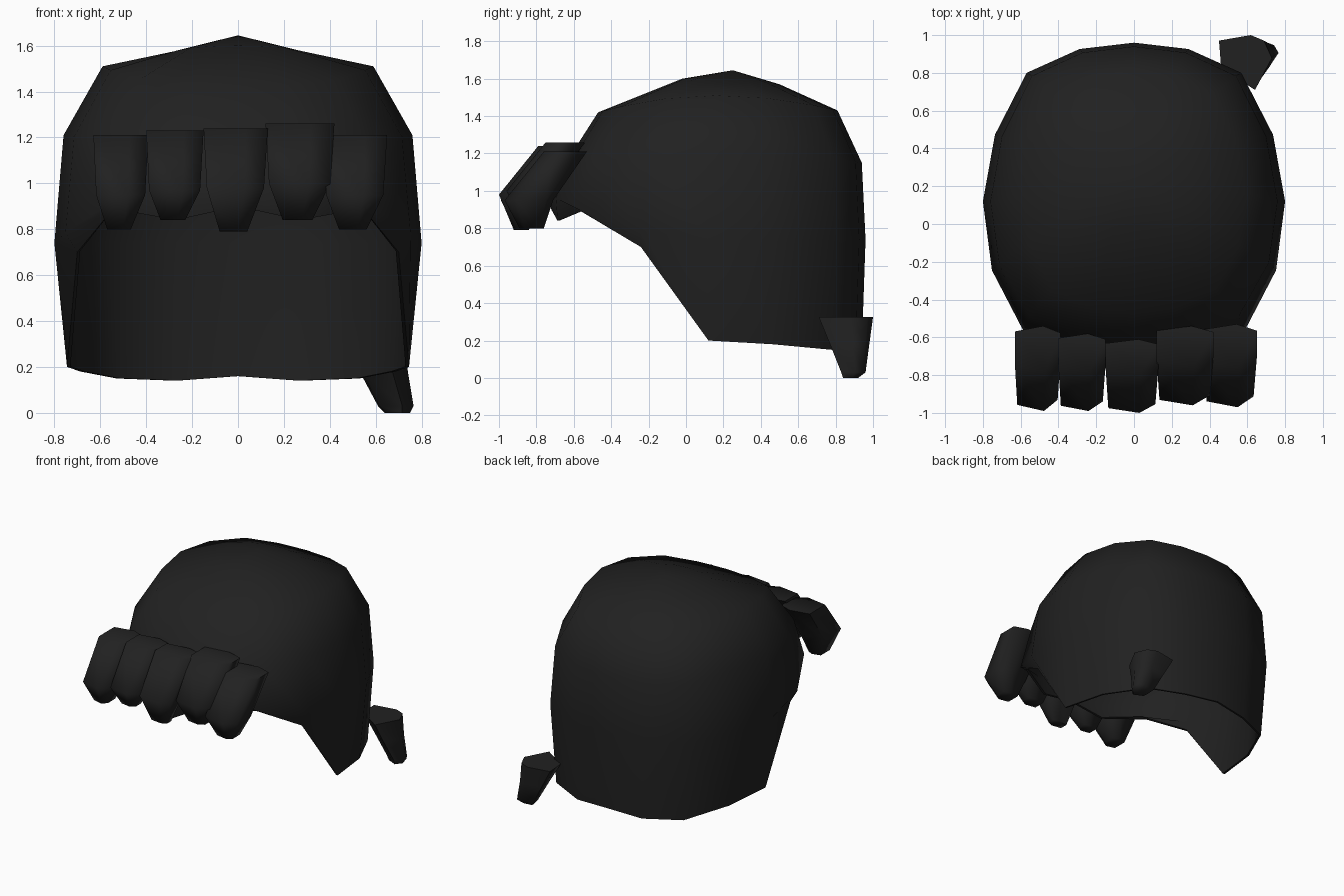
import bpy, bmesh
from math import radians

cube = bpy.data.objects.get("Cube")
if cube:
    bpy.data.objects.remove(cube, do_unlink=True)

# Single near-black hair colour
hair = bpy.data.materials.new("charcoal hair")
hair.use_nodes = True
hair.diffuse_color = (0.015, 0.015, 0.015, 1)
bsdf = hair.node_tree.nodes["Principled BSDF"]
bsdf.inputs["Base Color"].default_value = hair.diffuse_color
bsdf.inputs["Roughness"].default_value = 0.8


def finish(bm, name, angle, thickness=0):
    bmesh.ops.recalc_face_normals(bm, faces=bm.faces)
    mesh = bpy.data.meshes.new(name)
    bm.to_mesh(mesh)
    bm.free()
    obj = bpy.data.objects.new(name, mesh)
    bpy.context.collection.objects.link(obj)
    mesh.materials.append(hair)
    bpy.ops.object.select_all(action="DESELECT")
    obj.select_set(True)
    bpy.context.view_layer.objects.active = obj
    if thickness:
        mod = obj.modifiers.new("thickness", "SOLIDIFY")
        mod.thickness = thickness
        mod.offset = -1
        bpy.ops.object.modifier_apply(modifier=mod.name)
    bpy.ops.object.shade_smooth_by_angle(angle=radians(angle))


def loft(bm, rings):
    n = len(rings[0])
    for low, high in zip(rings, rings[1:]):
        for i in range(n):
            j = (i + 1) % n
            bm.faces.new((low[i], low[j], high[j], high[i]))


# Half outline of the head from front to back, as fractions of width and reach
HALF = [(0, -1), (0.36, -0.96), (0.73, -0.81), (0.94, -0.43), (1, 0),
        (0.92, 0.42), (0.71, 0.81), (0.36, 0.96), (0, 1)]
# Height of the hem at each of those points
HEM = [0.90, 0.84, 0.89, 0.70, 0.20, 0.18, 0.15, 0.14, 0.16]
# Rings: half width, front y, back y, centre y, side z, front z, back z
RINGS = [
    (0.28, -0.02, 0.50, 0.22, 1.575, 1.60, 1.57),
    (0.59, -0.47, 0.81, 0.16, 1.51, 1.42, 1.43),
    (0.76, -0.63, 0.94, 0.12, 1.21, 1.17, 1.15),
    (0.80, -0.73, 0.96, 0.12, 0.74, 0.98, 0.74),
]


def mirrored_ring(bm, half):
    left = [bm.verts.new(p) for p in half]
    right = [bm.verts.new((-x, y, z)) for x, y, z in half[-2:0:-1]]
    return left + right


def head_ring(bm, rx, front, back, mid, heights):
    half = []
    for (u, v), z in zip(HALF, heights):
        half.append((rx * u, mid + v * (back - mid if v > 0 else mid - front), z))
    return mirrored_ring(bm, half)


# Hair cap: open shell with a low back and a raised front hem
bm = bmesh.new()
rings = []
for rx, front, back, mid, side_z, front_z, back_z in RINGS:
    heights = [side_z + ((back_z if v > 0 else front_z) - side_z) * v * v for u, v in HALF]
    rings.append(head_ring(bm, rx, front, back, mid, heights))
rings.append(head_ring(bm, 0.745, -0.72, 0.94, 0.12, HEM))
loft(bm, rings)
crown = bm.verts.new((0, 0.25, 1.645))
for a, b in zip(rings[0], rings[0][1:] + rings[0][:1]):
    bm.faces.new((crown, a, b))
finish(bm, "hair_cap", 60, 0.015)

# Chunky tuft: a six-sided outline lofted through (x0, x1, front y, back y, z) sections
OUTLINE = [(0, 0.12), (0.66, 0), (1, 0.22), (1, 0.85), (0.62, 1), (0, 0.88)]


def tuft(name, sections, outline):
    bm = bmesh.new()
    loops = [[bm.verts.new((x0 + (x1 - x0) * u, y0 + (y1 - y0) * v, z)) for u, v in outline]
             for x0, x1, y0, y1, z in sections]
    loft(bm, loops)
    bm.faces.new(loops[0])
    bm.faces.new(loops[-1])
    finish(bm, name, 75)


# Fringe across the forehead: left x, right x, top z, tip z, front y, back y
FRINGE = [
    (-0.63, -0.39, 1.21, 0.80, -0.99, -0.54),
    (-0.40, -0.15, 1.23, 0.84, -0.99, -0.58),
    (-0.15, 0.13, 1.24, 0.79, -1.00, -0.61),
    (0.12, 0.42, 1.26, 0.84, -0.96, -0.54),
    (0.37, 0.65, 1.21, 0.80, -0.97, -0.53),
]
for n, (x0, x1, top, tip, front, back) in enumerate(FRINGE, 1):
    w = x1 - x0
    tuft(f"fringe_tuft_{n}", [
        (x0, x1, front + 0.21, back, top),
        (x0 + w * 0.05, x1 - w * 0.06, front, back - 0.18, top - 0.26),
        (x0 + w * 0.25, x1 - w * 0.32, front + 0.08, back - 0.23, tip),
    ], OUTLINE)

# Loose tuft at the lower left of the back, turned towards the outside
tuft("back_tuft", [
    (0.45, 0.73, 0.71, 1.00, 0.325),
    (0.53, 0.74, 0.77, 0.98, 0.18),
    (0.61, 0.765, 0.83, 0.96, 0.03),
    (0.64, 0.75, 0.84, 0.92, 0.0),
], [(0.04, 0.41), (0.68, 0), (1, 0.58), (0.85, 0.9), (0.6, 1), (0, 0.9)])
